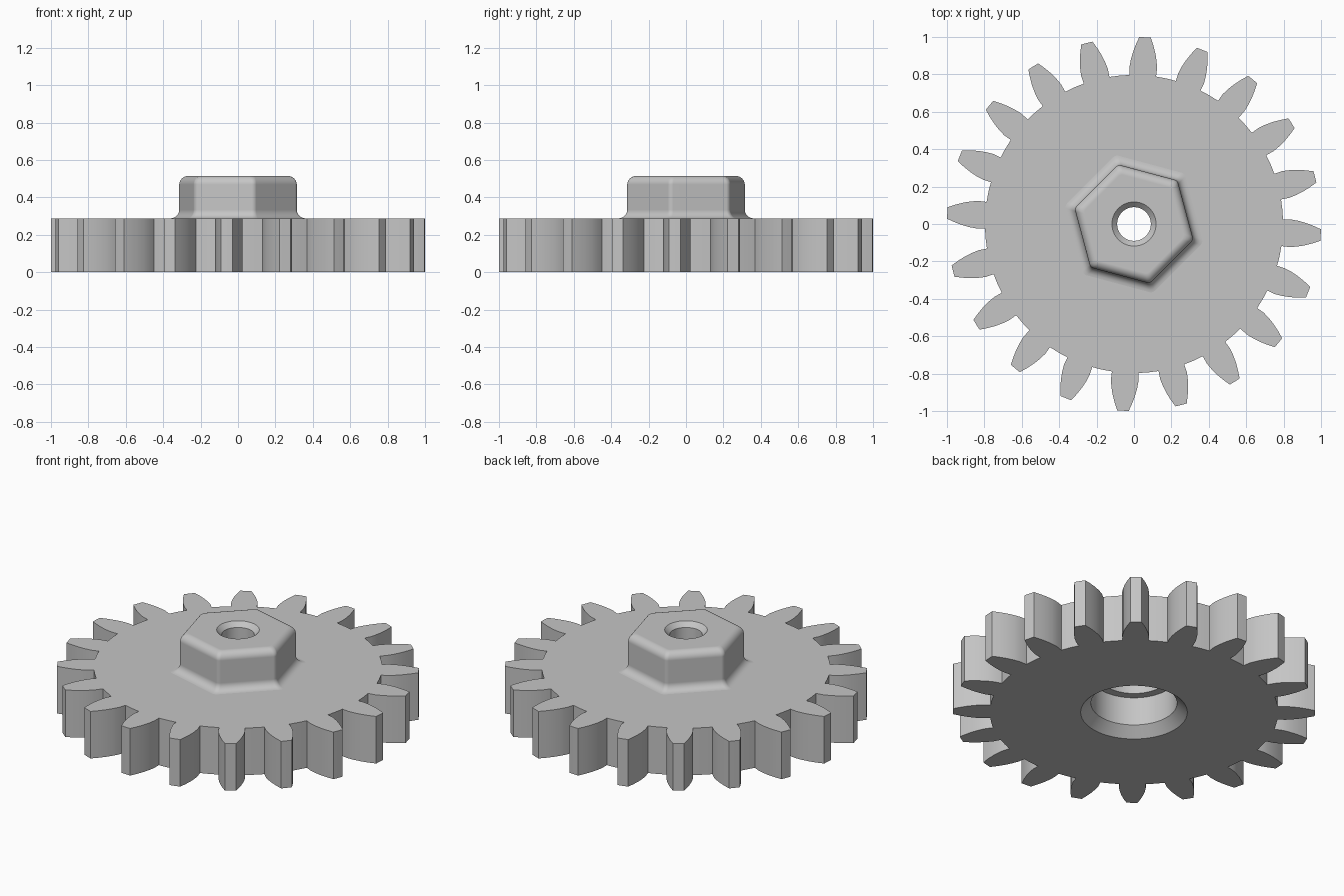
import bpy, bmesh
from math import sin, cos, pi, radians

if "Cube" in bpy.data.objects:
    bpy.data.objects.remove(bpy.data.objects["Cube"], do_unlink=True)

TEETH = 20
THICK = 0.287      # gear plate thickness
TOP = 0.515        # top of the hexagonal hub
TURN = radians(-3.4)

metal = bpy.data.materials.new("plain_grey")
metal.use_nodes = True
grey = (0.56, 0.56, 0.56, 1)
metal.diffuse_color = grey
metal.node_tree.nodes["Principled BSDF"].inputs["Base Color"].default_value = grey


def loft(name, rings):
    """Closed solid skinned through a stack of (outline, height) rings."""
    bm = bmesh.new()
    loops = [[bm.verts.new((x, y, z)) for x, y in outline] for outline, z in rings]
    n = len(loops[0])
    for low, high in zip(loops, loops[1:]):
        for i in range(n):
            j = (i + 1) % n
            bm.faces.new((low[i], low[j], high[j], high[i]))
    bm.faces.new(loops[0][::-1])
    bm.faces.new(loops[-1])
    bmesh.ops.recalc_face_normals(bm, faces=bm.faces)
    mesh = bpy.data.meshes.new(name)
    bm.to_mesh(mesh)
    bm.free()
    mesh.materials.append(metal)
    obj = bpy.data.objects.new(name, mesh)
    bpy.context.collection.objects.link(obj)
    return obj


def polar(r, a):
    return (r * cos(a), r * sin(a))


def circle(r, n=72):
    return [polar(r, 2 * pi * i / n) for i in range(n)]


def gear_outline():
    # radius and half width along one tooth flank
    flank = [(0.797, 0.071), (0.84, 0.074), (0.88, 0.069), (0.92, 0.06),
             (0.96, 0.047), (1.0, 0.031)]
    pts = []
    for k in range(TEETH):
        mid = TURN + 2 * pi * k / TEETH
        pts += [polar(r, mid - w / r) for r, w in flank]
        pts.append(polar(1.0, mid))
        pts += [polar(r, mid + w / r) for r, w in reversed(flank)]
        pts.append(polar(0.797, mid + pi / TEETH))
    return pts


def hexagon(apothem, corner=0.03, steps=6):
    pts = []
    for k in range(6):
        mid = radians(45 + 60 * k)
        cx, cy = polar((apothem - corner) / cos(pi / 6), mid)
        for s in range(steps + 1):
            dx, dy = polar(corner, mid + (s / steps - 0.5) * pi / 3)
            pts.append((cx + dx, cy + dy))
    return pts


# toothed plate
outline = gear_outline()
plate = loft("toothed_plate", [(outline, 0), (outline, THICK)])

# hexagonal hub: flared foot, straight wall, rounded top edge
A, R = 0.285, 0.046
quarter = [i * pi / 12 for i in range(7)]
rings = [(hexagon(A + R), THICK - 0.03)]
rings += [(hexagon(A + R * (1 - sin(t))), THICK + R * (1 - cos(t))) for t in quarter]
rings += [(hexagon(A - R * (1 - cos(t))), TOP - R * (1 - sin(t))) for t in quarter]
hub = loft("hexagonal_hub", rings)

# stepped bore with a chamfer at each end
bore_profile = [(0.355, -0.06), (0.238, 0.057), (0.238, 0.23), (0.19, 0.23),
                (0.19, 0.4), (0.09, 0.4), (0.09, 0.487), (0.148, 0.545)]
bore = loft("bore_cutter", [(circle(r), z) for r, z in bore_profile])
bore.hide_render = True

# cut the bore, then shade
for obj in (plate, hub):
    bpy.ops.object.select_all(action="DESELECT")
    bpy.context.view_layer.objects.active = obj
    obj.select_set(True)
    cut = obj.modifiers.new("bore", "BOOLEAN")
    cut.operation = "DIFFERENCE"
    cut.solver = "EXACT"
    cut.object = bore
    bpy.ops.object.modifier_apply(modifier=cut.name)
    bpy.ops.object.shade_smooth_by_angle(angle=radians(25))
    weighted = obj.modifiers.new("even_normals", "WEIGHTED_NORMAL")
    weighted.keep_sharp = True

bpy.data.objects.remove(bore, do_unlink=True)
